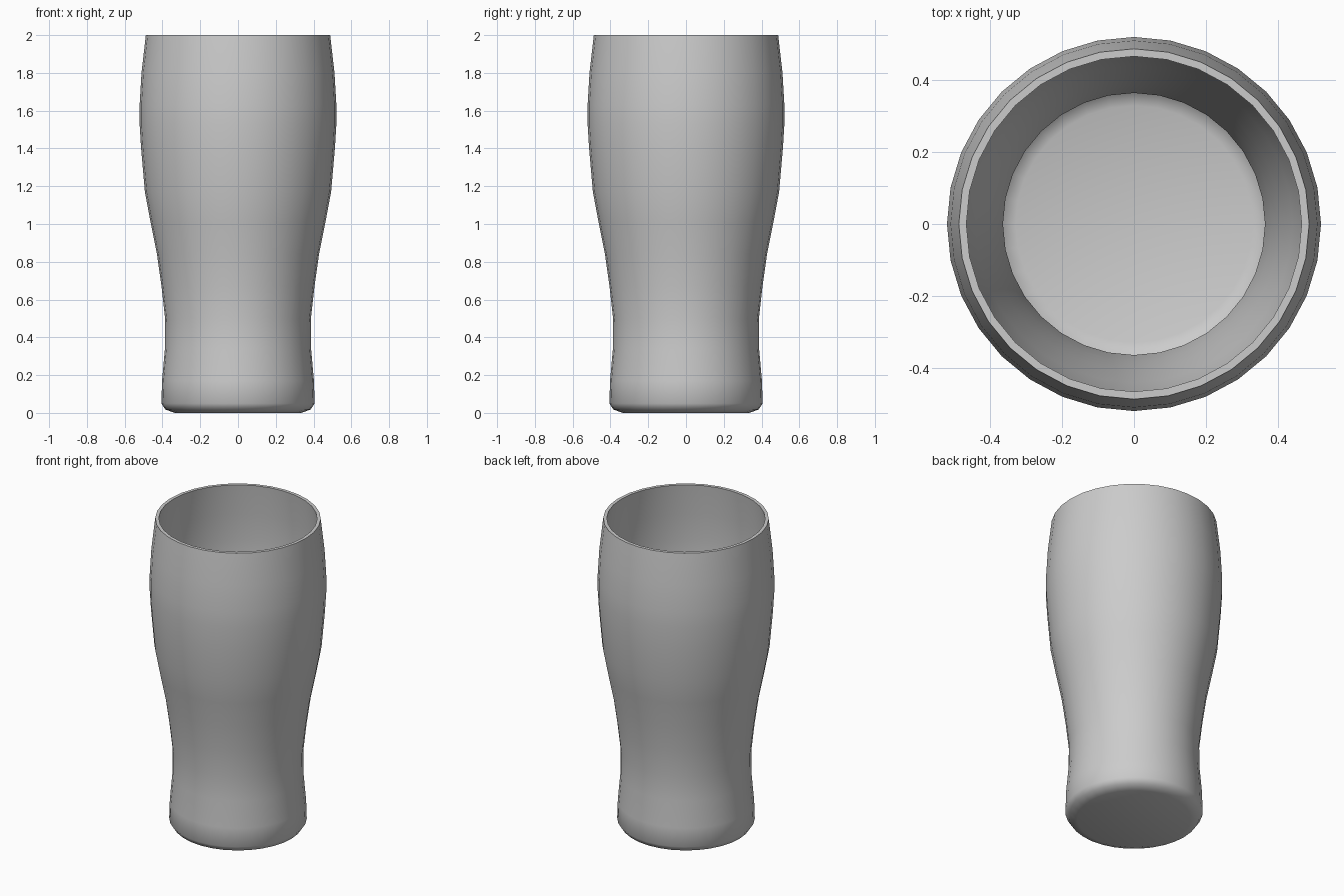
import bpy, bmesh, math

if "Cube" in bpy.data.objects:
    bpy.data.objects.remove(bpy.data.objects["Cube"])

SEGMENTS = 32
WALL = 0.021

# Outer silhouette from base to rim (radius, height)
outer = [(0.335, 0.0), (0.385, 0.018), (0.406, 0.05), (0.402, 0.17),
         (0.387, 0.34), (0.386, 0.50), (0.405, 0.67), (0.429, 0.84),
         (0.463, 1.01), (0.493, 1.17), (0.513, 1.40), (0.521, 1.53),
         (0.521, 1.63), (0.511, 1.80), (0.488, 2.0)]

# Inner wall follows the outer one, from rim down to the floor
inner = [(r - WALL, z) for r, z in reversed(outer[3:])]
inner += [(0.383, 0.06), (0.367, 0.036), (0.33, 0.022)]


def lathe(name, profile):
    bm = bmesh.new()
    rings = []
    for r, z in profile:
        rings.append([bm.verts.new((r * math.cos(2 * math.pi * i / SEGMENTS),
                                    r * math.sin(2 * math.pi * i / SEGMENTS), z))
                      for i in range(SEGMENTS)])
    for a, b in zip(rings, rings[1:]):
        for i in range(SEGMENTS):
            j = (i + 1) % SEGMENTS
            bm.faces.new((a[i], a[j], b[j], b[i]))
    # Underside and inside floor
    bm.faces.new(rings[0][::-1])
    bm.faces.new(rings[-1])
    bmesh.ops.recalc_face_normals(bm, faces=bm.faces)
    mesh = bpy.data.meshes.new(name)
    bm.to_mesh(mesh)
    bm.free()
    obj = bpy.data.objects.new(name, mesh)
    bpy.context.collection.objects.link(obj)
    return obj


# Hollow pint glass
glass = lathe("pint_glass", outer + inner)
bpy.context.view_layer.objects.active = glass
glass.select_set(True)
bpy.ops.object.shade_smooth_by_angle(angle=math.radians(50))
